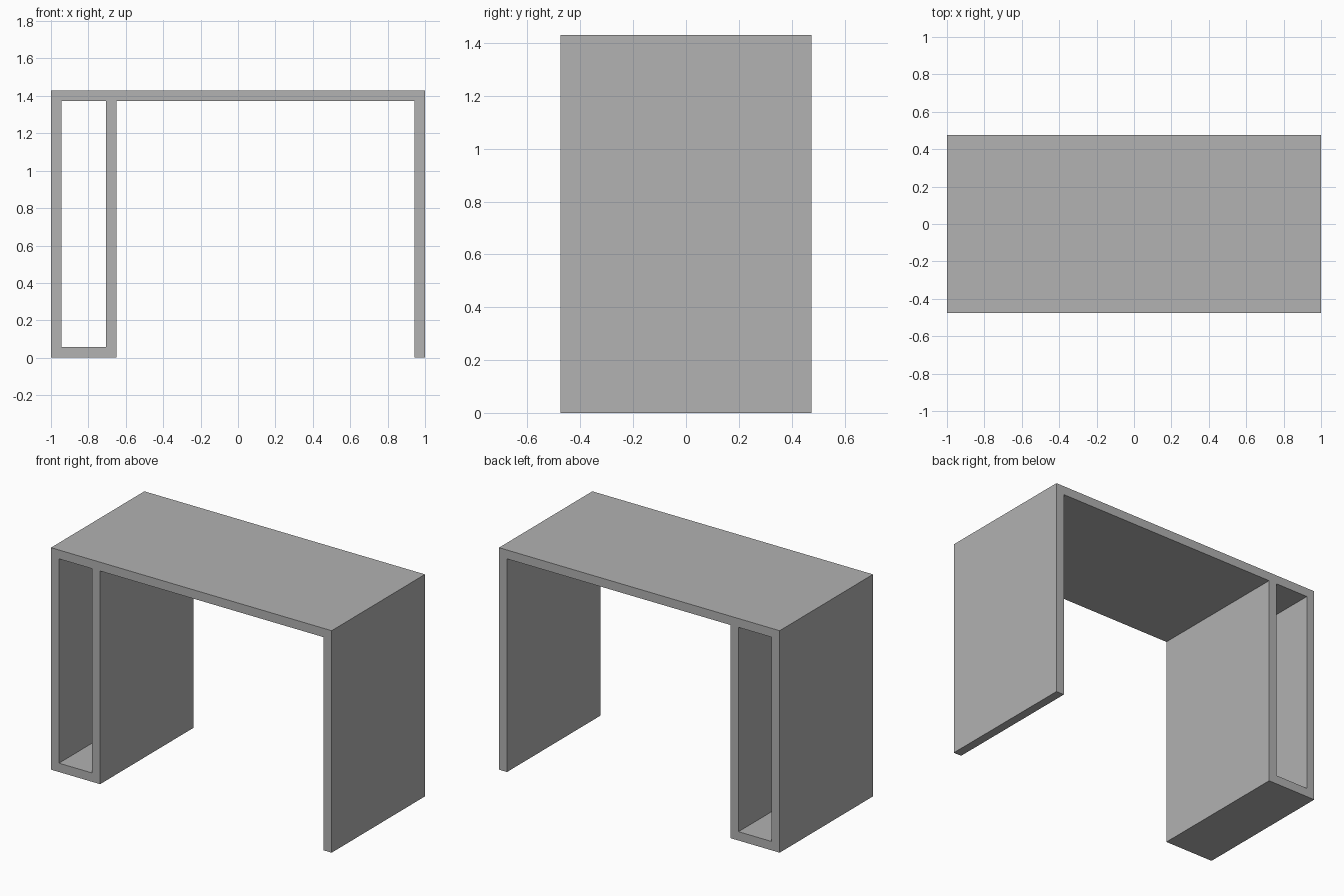
import bpy
import bmesh

cube = bpy.data.objects.get("Cube")
if cube:
    bpy.data.objects.remove(cube, do_unlink=True)

WIDTH, DEPTH, HEIGHT = 2.0, 0.95, 1.43
BOARD = 0.057        # board thickness
PEDESTAL = 0.35      # outer width of the open compartment

# Plain grey material
GREY = (0.445, 0.445, 0.445, 1.0)
grey = bpy.data.materials.new("plain_grey")
grey.use_nodes = True
grey.diffuse_color = GREY
grey.node_tree.nodes["Principled BSDF"].inputs["Base Color"].default_value = GREY

# Cut lines of the front profile, at the board faces
left, right = -WIDTH / 2, WIDTH / 2
inner = left + PEDESTAL
xs = [left, left + BOARD, inner - BOARD, inner, right - BOARD, right]
zs = [0, BOARD, HEIGHT - BOARD, HEIGHT]


def is_board(col, row):
    """Desk top, three upright panels, and the compartment floor."""
    top = row == 2
    upright = col in (0, 2, 4)
    floor = row == 0 and col == 1
    return top or upright or floor


# Front profile filled with faces, then extruded through the depth as one shell
bm = bmesh.new()
grid = [[bm.verts.new((x, -DEPTH / 2, z)) for z in zs] for x in xs]
for col in range(len(xs) - 1):
    for row in range(len(zs) - 1):
        if is_board(col, row):
            bm.faces.new((grid[col][row], grid[col + 1][row],
                          grid[col + 1][row + 1], grid[col][row + 1]))

result = bmesh.ops.extrude_face_region(bm, geom=bm.faces[:], use_keep_orig=True)
back = [v for v in result["geom"] if isinstance(v, bmesh.types.BMVert)]
bmesh.ops.translate(bm, verts=back, vec=(0, DEPTH, 0))
loose = [v for v in bm.verts if not v.link_faces]
bmesh.ops.delete(bm, geom=loose, context="VERTS")
bmesh.ops.recalc_face_normals(bm, faces=bm.faces[:])

mesh = bpy.data.meshes.new("desk_frame")
bm.to_mesh(mesh)
bm.free()
mesh.materials.append(grey)
desk = bpy.data.objects.new("desk_frame", mesh)
bpy.context.collection.objects.link(desk)
